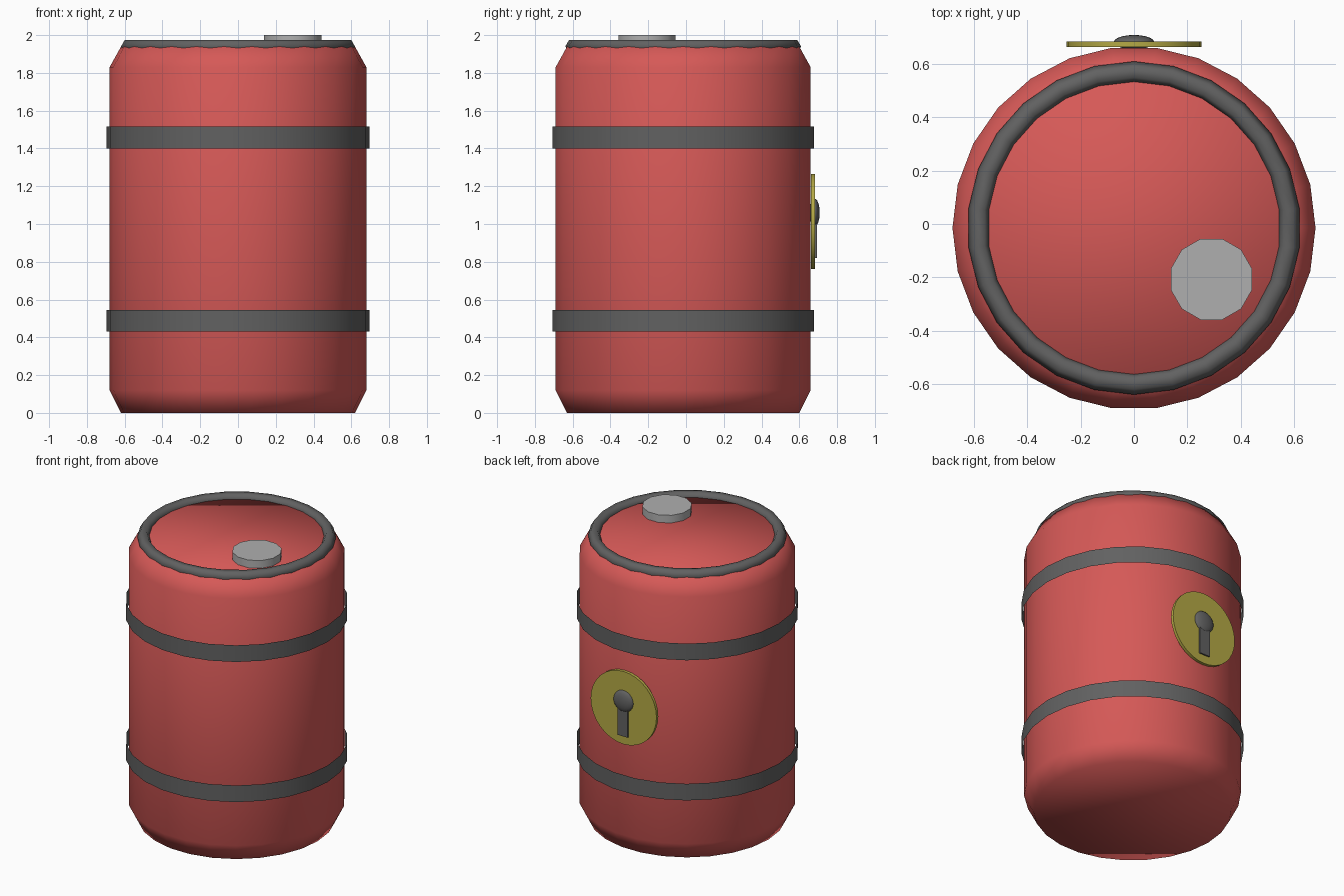
import bpy
import bmesh
import math
from mathutils import Matrix

old = bpy.data.objects.get("Cube")
if old:
    bpy.data.objects.remove(old, do_unlink=True)

SIDES = 26
AXIS_Y = -0.015


def material(name, rgb):
    mat = bpy.data.materials.new(name)
    mat.use_nodes = True
    colour = (*rgb, 1.0)
    mat.diffuse_color = colour
    bsdf = mat.node_tree.nodes["Principled BSDF"]
    bsdf.inputs["Base Color"].default_value = colour
    bsdf.inputs["Roughness"].default_value = 0.6
    return mat


red = material("barrel red", (0.67, 0.10, 0.095))
dark = material("dark grey", (0.12, 0.12, 0.12))
silver = material("light grey", (0.43, 0.43, 0.43))
brass = material("brass yellow", (0.46, 0.40, 0.06))


def add_object(name, bm, mat, location, smooth=180):
    """Turn a bmesh into an object, smoothing edges below the given angle."""
    bmesh.ops.recalc_face_normals(bm, faces=bm.faces)
    mesh = bpy.data.meshes.new(name)
    bm.to_mesh(mesh)
    bm.free()
    mesh.materials.append(mat)
    obj = bpy.data.objects.new(name, mesh)
    obj.location = location
    bpy.context.collection.objects.link(obj)
    if smooth:
        bpy.ops.object.select_all(action="DESELECT")
        obj.select_set(True)
        bpy.context.view_layer.objects.active = obj
        bpy.ops.object.shade_smooth_by_angle(angle=math.radians(smooth))
    return obj


def lathe(profile, start=0.0, caps=False, closed=False):
    """Revolve (radius, height) points around z."""
    bm = bmesh.new()
    rings = []
    for radius, z in profile:
        angles = [start + math.tau * i / SIDES for i in range(SIDES)]
        rings.append([bm.verts.new((radius * math.cos(a), radius * math.sin(a), z))
                      for a in angles])
    pairs = list(zip(rings, rings[1:]))
    if closed:
        pairs.append((rings[-1], rings[0]))
    for low, high in pairs:
        for i in range(SIDES):
            j = (i + 1) % SIDES
            bm.faces.new((low[i], low[j], high[j], high[i]))
    if caps:
        bm.faces.new(rings[0][::-1])
        bm.faces.new(rings[-1])
    return bm


def disc(sides, radius, depth, turn):
    bm = bmesh.new()
    bmesh.ops.create_cone(bm, cap_ends=True, segments=sides, radius1=radius,
                          radius2=radius, depth=depth, matrix=turn)
    return bm


# Barrel body with chamfered ends
body = [(0.62, 0), (0.68, 0.12), (0.68, 1.83), (0.615, 1.947)]
add_object("barrel_body", lathe(body, caps=True), red, (0, AXIS_Y, 0))

# Open hoops standing slightly off the body
for name, z in (("lower_hoop", 0.43), ("upper_hoop", 1.40)):
    hoop = lathe([(0.697, z), (0.697, z + 0.115)])
    add_object(name, hoop, dark, (0, AXIS_Y, 0))

# Rim around the lid, with a six-sided section
section = [(0.584 + 0.04 * math.cos(math.tau * k / 6),
            1.94 + 0.04 * math.sin(math.tau * k / 6)) for k in range(6)]
add_object("lid_rim", lathe(section, start=math.pi / 2, closed=True), dark, (0, AXIS_Y, 0))

# Filler cap on the lid
cap = disc(12, 0.157, 0.10, Matrix.Rotation(math.pi / 12, 4, "Z"))
add_object("filler_cap", cap, silver, (0.29, -0.207, 1.95), smooth=40)

# Lock plate on the back
plate = disc(32, 0.252, 0.02, Matrix.Rotation(math.pi / 2, 4, "X"))
add_object("lock_plate", plate, brass, (0, 0.673, 1.013), smooth=40)

# Keyhole: a flattened dome above a slot
dome = bmesh.new()
bmesh.ops.create_uvsphere(dome, u_segments=20, v_segments=12, radius=1,
                          matrix=Matrix.Diagonal((0.076, 0.027, 0.074, 1)))
add_object("keyhole_dome", dome, dark, (0, 0.681, 1.06))

slot = bmesh.new()
bmesh.ops.create_cube(slot, size=1, matrix=Matrix.Diagonal((0.078, 0.022, 0.21, 1)))
add_object("keyhole_slot", slot, dark, (0, 0.682, 0.925), smooth=0)
